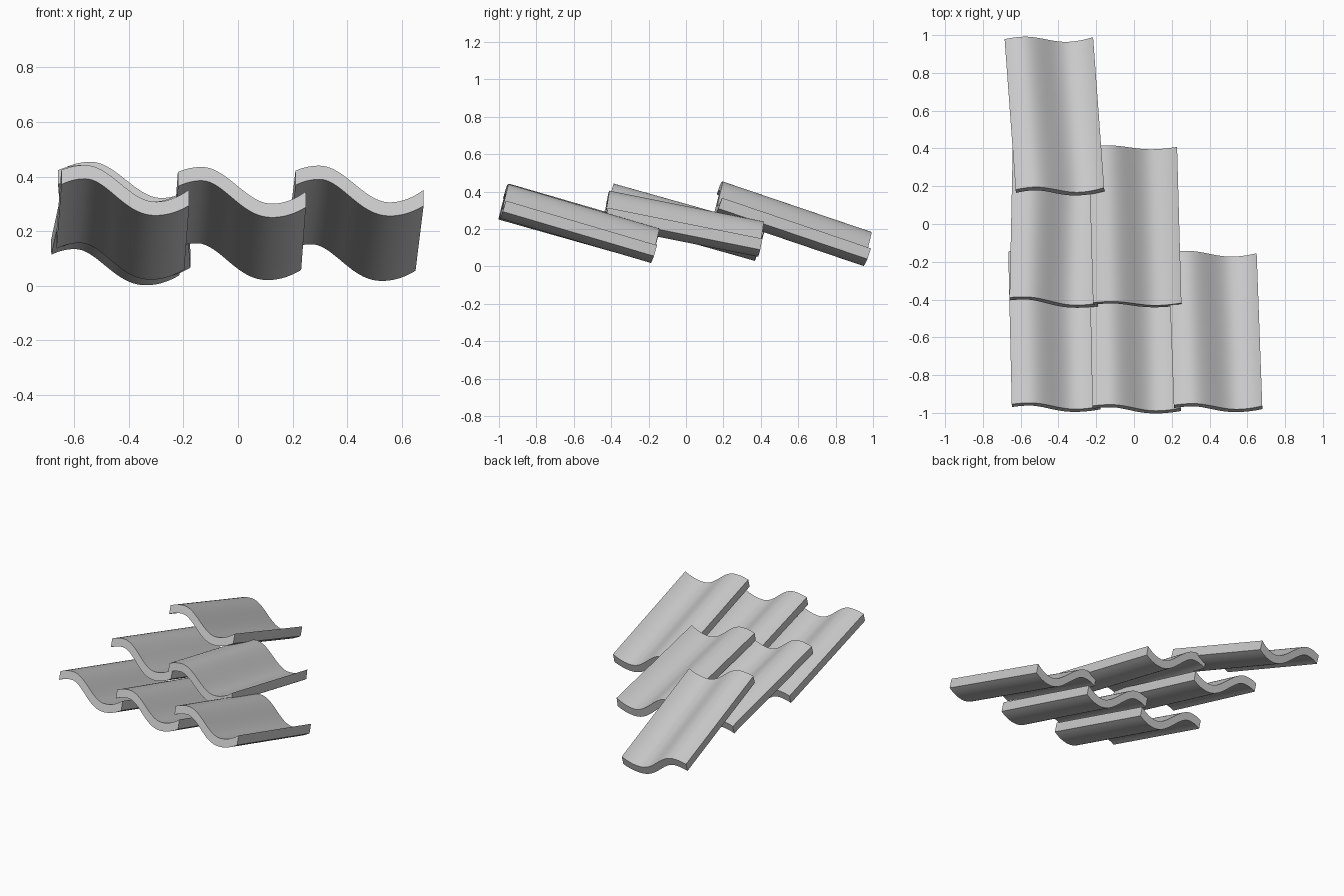
import bpy, math

if "Cube" in bpy.data.objects:
    bpy.data.objects.remove(bpy.data.objects["Cube"])

LENGTH, THICK = 0.843, 0.052
LEFT, CREST, TROUGH, RIGHT = -0.234, -0.147, 0.11, 0.234
AMP = 0.07


def height(x):
    """S-shaped top line of the tile."""
    if x < CREST:
        return AMP - 0.019 * ((x - CREST) / (LEFT - CREST)) ** 2
    if x > TROUGH:
        return -AMP + 0.047 * ((x - TROUGH) / (RIGHT - TROUGH)) ** 2
    return AMP * math.cos(math.pi * (x - CREST) / (TROUGH - CREST))


def section(n=32):
    """Closed S cross-section with even wall thickness and upright sides."""
    xs = [LEFT + (RIGHT - LEFT) * i / n for i in range(n + 1)]
    top = [(x, height(x)) for x in xs]
    bottom = []
    for x, z in top:
        slope = (height(x + 0.001) - height(x - 0.001)) / 0.002
        bottom.append((x, z - THICK * math.sqrt(1 + slope * slope * 0.6)))
    return top + bottom[::-1]


def tile_mesh():
    prof = section()
    n = len(prof)
    verts = [(x, y, z) for y in (0, LENGTH) for x, z in prof]
    faces = [(i, i + n, (i + 1) % n + n, (i + 1) % n) for i in range(n)]
    # end caps as strips of quads between top and bottom lines
    for i in range(n // 2 - 1):
        a, b, c, d = i, i + 1, n - 2 - i, n - 1 - i
        faces.append((a, b, c, d))
        faces.append((d + n, c + n, b + n, a + n))
    me = bpy.data.meshes.new("roof_tile")
    me.from_pydata(verts, [], faces)
    import bmesh
    bm = bmesh.new()
    bm.from_mesh(me)
    bmesh.ops.recalc_face_normals(bm, faces=bm.faces)
    bm.to_mesh(me)
    bm.free()
    return me


# name: front-end position (x, y, z), pitch, yaw in degrees
tiles = {
    "front_tile_left": (-0.413, -0.963, 0.375, 16.2, 1.3),
    "front_tile_middle": (0.014, -0.972, 0.368, 15.8, 1.2),
    "front_tile_right": (0.445, -0.965, 0.373, 16.4, 2.1),
    "middle_tile_left": (-0.425, -0.408, 0.375, 15.7, -1.2),
    "middle_tile_right": (0.017, -0.420, 0.336, 11.3, 1.6),
    "back_tile": (-0.392, 0.183, 0.388, 18.7, 4.2),
}

mesh = tile_mesh()
for name, (x, y, z, pitch, yaw) in tiles.items():
    ob = bpy.data.objects.new(name, mesh.copy())
    bpy.context.collection.objects.link(ob)
    ob.location = (x, y, z)
    ob.rotation_euler = (math.radians(-pitch), 0, math.radians(yaw))
    bpy.ops.object.select_all(action='DESELECT')
    ob.select_set(True)
    bpy.context.view_layer.objects.active = ob
    bpy.ops.object.shade_smooth_by_angle(angle=math.radians(30))
